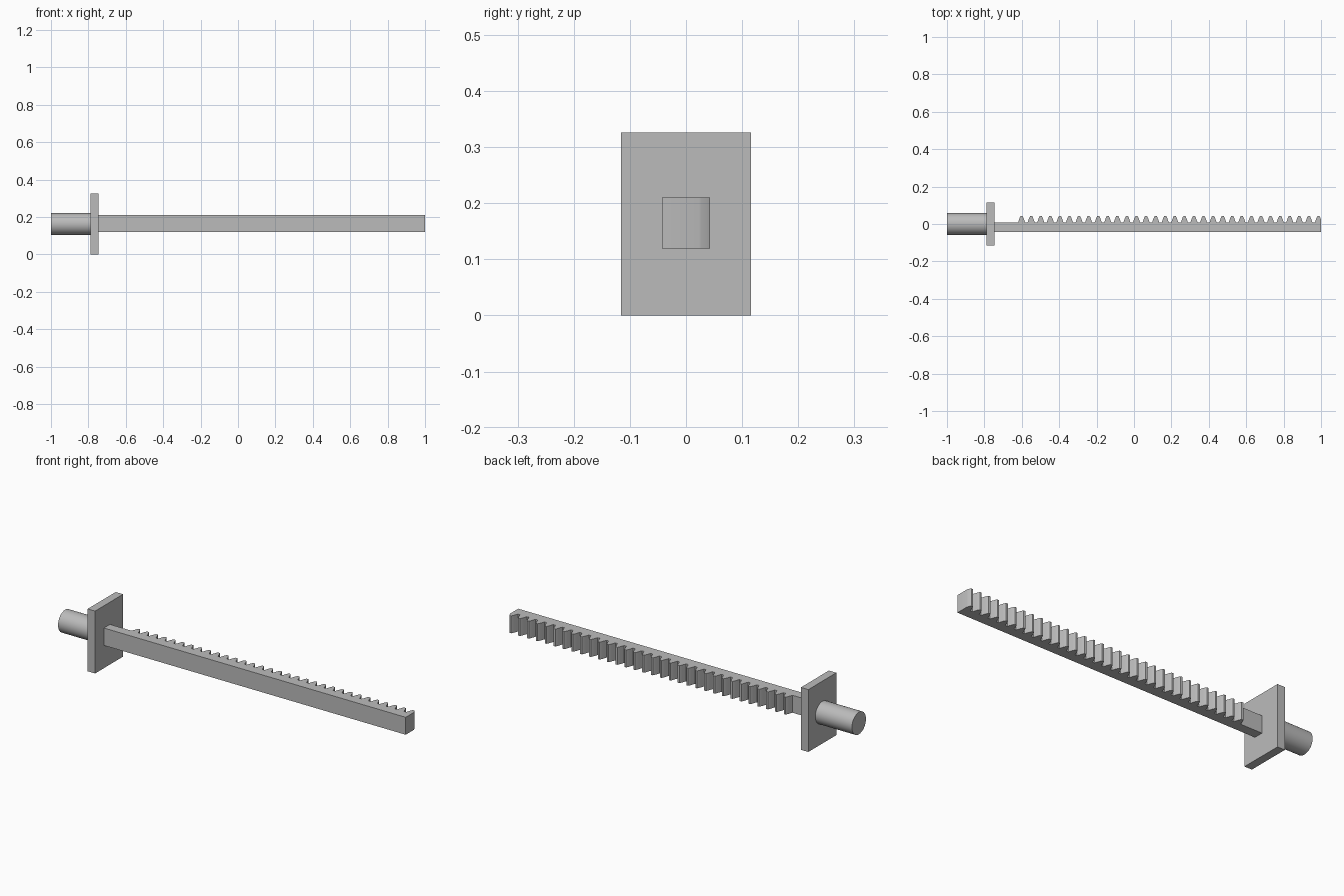
import bpy, bmesh, math
from mathutils import Matrix

cube = bpy.data.objects.get("Cube")
if cube:
    bpy.data.objects.remove(cube, do_unlink=True)

grey = bpy.data.materials.new("steel_grey")
grey.use_nodes = True
COLOUR = (0.5, 0.5, 0.5, 1)
grey.diffuse_color = COLOUR
grey.node_tree.nodes["Principled BSDF"].inputs["Base Color"].default_value = COLOUR

MID_Z = 0.163


def add_object(name, bm):
    bmesh.ops.recalc_face_normals(bm, faces=bm.faces)
    mesh = bpy.data.meshes.new(name)
    bm.to_mesh(mesh)
    bm.free()
    mesh.materials.append(grey)
    obj = bpy.data.objects.new(name, mesh)
    bpy.context.collection.objects.link(obj)
    bpy.ops.object.select_all(action='DESELECT')
    obj.select_set(True)
    bpy.context.view_layer.objects.active = obj
    bpy.ops.object.shade_smooth_by_angle(angle=math.radians(30))
    return obj


# Toothed bar: one outline in plan, extruded upwards
START, END, FRONT, ROOT, TIP = -0.746, 1.0, -0.043, 0.007, 0.043
PITCH, FIRST, TEETH = 0.0512, -0.601, 32
flank = [(0.0195, ROOT), (0.0165, 0.015), (0.0125, 0.027), (0.0085, 0.037), (0.005, TIP)]
outline = [(START, FRONT), (START, ROOT)]
for i in range(TEETH):
    centre = FIRST + i * PITCH
    outline += [(centre - w, y) for w, y in flank]
    outline += [(centre + w, y) for w, y in reversed(flank)]

# The last tooth is cut off square at the end of the bar
last = [p for p in outline if p[0] < END]
w0, w1 = outline[len(last) - 1], outline[len(last)]
t = (END - w0[0]) / (w1[0] - w0[0])
outline = last + [(END, w0[1] + t * (w1[1] - w0[1])), (END, FRONT)]

bm = bmesh.new()
face = bm.faces.new([bm.verts.new((x, y, 0.119)) for x, y in outline])
top = bmesh.ops.extrude_face_region(bm, geom=[face])["geom"]
bmesh.ops.translate(bm, vec=(0, 0, 0.091),
                    verts=[v for v in top if isinstance(v, bmesh.types.BMVert)])
add_object("toothed_bar", bm)

# Rectangular flange plate
bm = bmesh.new()
bmesh.ops.create_cube(bm, size=1, matrix=Matrix.Translation((-0.767, 0, MID_Z))
                      @ Matrix.Diagonal((0.043, 0.231, 0.326, 1)))
add_object("flange_plate", bm)

# Round shaft behind the flange
bm = bmesh.new()
bmesh.ops.create_cone(bm, cap_ends=True, segments=32, radius1=0.058, radius2=0.058, depth=0.212,
                      matrix=Matrix.Translation((-0.894, 0, MID_Z)) @ Matrix.Rotation(math.pi / 2, 4, 'Y'))
add_object("round_shaft", bm)
